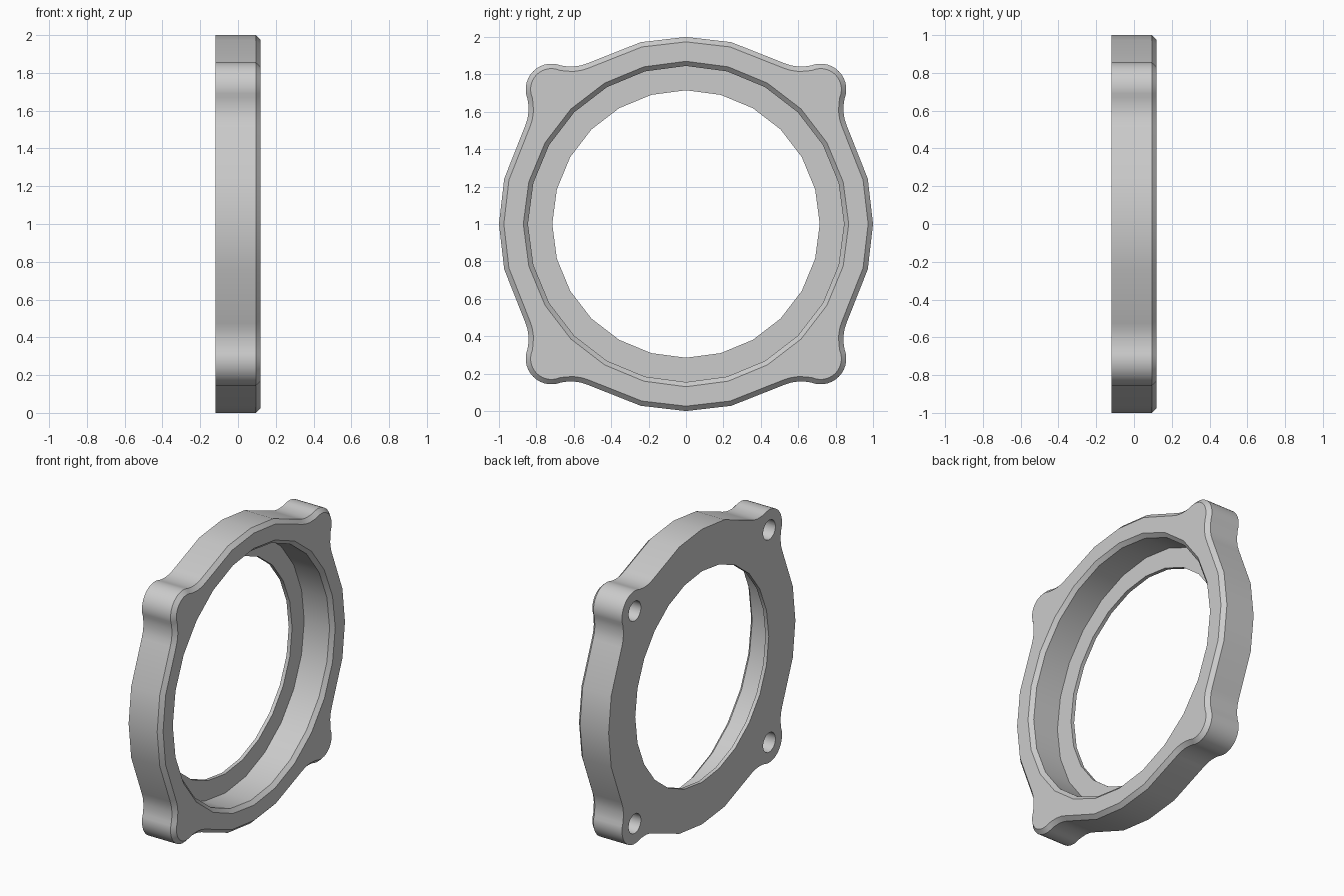
import bpy, bmesh, math
from mathutils import Vector

cube = bpy.data.objects.get("Cube")
if cube:
    bpy.data.objects.remove(cube, do_unlink=True)

HALF, BEVEL, LUG, LUG_R = 0.12, 0.026, 0.72, 0.137

grey = bpy.data.materials.new("light grey")
grey.use_nodes = True
grey.diffuse_color = (0.6, 0.6, 0.6, 1)
grey.node_tree.nodes["Principled BSDF"].inputs["Base Color"].default_value = (0.6, 0.6, 0.6, 1)


def loft(name, rings):
    """Solid along x from rings of (x, [2D points]), capped at both ends."""
    bm = bmesh.new()
    loops = [[bm.verts.new((x, p[0], p[1] + 1)) for p in pts] for x, pts in rings]
    n = len(loops[0])
    for a, b in zip(loops, loops[1:]):
        for i in range(n):
            j = (i + 1) % n
            bm.faces.new((a[i], a[j], b[j], b[i]))
    bm.faces.new(loops[0])
    bm.faces.new(loops[-1])
    bmesh.ops.recalc_face_normals(bm, faces=bm.faces)
    mesh = bpy.data.meshes.new(name)
    bm.to_mesh(mesh)
    bm.free()
    mesh.materials.append(grey)
    ob = bpy.data.objects.new(name, mesh)
    bpy.context.collection.objects.link(ob)
    return ob


def circle(r, n=24, cy=0, cz=0):
    return [(cy + r * math.sin(math.tau * i / n), cz + r * math.cos(math.tau * i / n))
            for i in range(n)]


def inset(pts, d):
    """Offset a clockwise closed outline inwards with mitred corners."""
    out = []
    for i, p in enumerate(pts):
        u = (p - pts[i - 1]).normalized()
        v = (pts[(i + 1) % len(pts)] - p).normalized()
        a, b = Vector((u.y, -u.x)), Vector((v.y, -v.x))
        out.append(p + (a + b) * d / (1 + a.dot(b)))
    return out


# Outline: half a quadrant up to the lug, mirrored on the diagonal, turned four times
side = [(0, 1), (0.242, 0.972), (0.525, 0.86), (0.56, 0.848), (0.6, 0.842), (0.637, 0.843)]
arc = []
for i in range(15):
    t = math.radians(112 - i * 134 / 14)
    arc.append((LUG + LUG_R * math.cos(t), LUG + LUG_R * math.sin(t)))
quadrant = side + arc + [(z, y) for y, z in reversed(side[1:])]
outline = []
for k in range(4):
    for y, z in quadrant:
        outline.append(Vector((y, z)))
    quadrant = [(z, -y) for y, z in quadrant]

ring = loft("flange_ring", [(-HALF, outline), (HALF - BEVEL, outline),
                            (HALF, inset(outline, BEVEL))])

# Bore, stepped recess with chamfered mouth, and blind holes in the back of the lugs
bore = [(-0.2, 0.715), (-0.095, 0.715), (-0.095, 0.845), (0.095, 0.845),
        (HALF, 0.87), (0.145, 0.895)]
cutters = [loft("bore_cutter", [(x, circle(r)) for x, r in bore])]
for sy in (-1, 1):
    for sz in (-1, 1):
        hole = circle(0.066, 24, sy * LUG, sz * LUG)
        cutters.append(loft("hole_cutter", [(-0.2, hole), (0.06, hole)]))

bpy.ops.object.select_all(action="DESELECT")
bpy.context.view_layer.objects.active = ring
ring.select_set(True)
for cutter in cutters:
    cutter.hide_render = True
    mod = ring.modifiers.new("cut", "BOOLEAN")
    mod.operation = "DIFFERENCE"
    mod.solver = "EXACT"
    mod.object = cutter
    bpy.ops.object.modifier_apply(modifier=mod.name)
    bpy.data.objects.remove(cutter, do_unlink=True)

bpy.ops.object.shade_smooth_by_angle(angle=math.radians(30))
